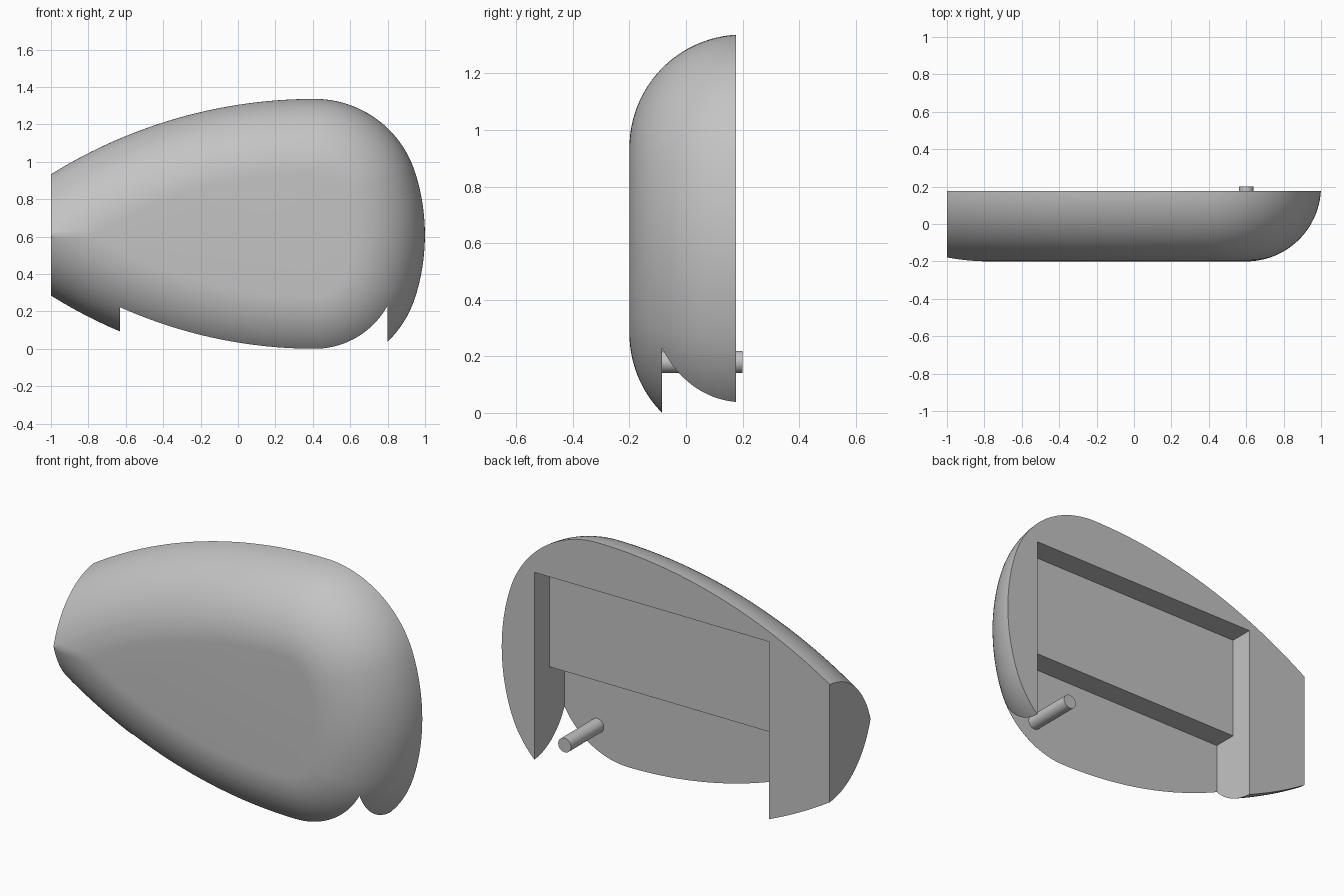
import bpy, bmesh, math
from mathutils import Matrix

cube = bpy.data.objects.get("Cube")
if cube:
    bpy.data.objects.remove(cube, do_unlink=True)

grey = bpy.data.materials.new("light_grey")
grey.use_nodes = True
colour = (0.55, 0.55, 0.55, 1)
grey.diffuse_color = colour
grey.node_tree.nodes["Principled BSDF"].inputs["Base Color"].default_value = colour

MID_Z, HALF = 0.609, 0.728       # centre line height and half height
BACK, FILLET = 0.177, 0.4        # back plane and edge rounding radius
CROWN = 0.41                     # where the outline is tallest
LONG_R, CORNER_R, END_R = 2.668, 0.564, 1.1


def make_object(name, bm):
    bmesh.ops.recalc_face_normals(bm, faces=bm.faces)
    mesh = bpy.data.meshes.new(name)
    bm.to_mesh(mesh)
    bm.free()
    obj = bpy.data.objects.new(name, mesh)
    bpy.context.collection.objects.link(obj)
    mesh.materials.append(grey)
    return obj


def activate(obj):
    bpy.ops.object.select_all(action='DESELECT')
    obj.select_set(True)
    bpy.context.view_layer.objects.active = obj


def arc(cx, cz, r, a0, a1, n):
    return [(cx + r * math.cos(a0 + (a1 - a0) * i / n),
             cz + r * math.sin(a0 + (a1 - a0) * i / n)) for i in range(n + 1)]


def outline(inset):
    """Upper half outline moved inward, from the cut end to the round end."""
    r, cz = LONG_R - inset, HALF - LONG_R
    start = max(math.acos((-1 - CROWN) / r), 0)
    if cz + r * math.sin(start) < 0:          # both sides meet on the ridge
        start = math.pi - math.asin(-cz / r)
    corner_z = HALF - CORNER_R
    join = math.atan2(corner_z, CROWN - (1 - END_R))
    pts = arc(CROWN, cz, r, start, math.pi / 2, 36)
    pts += arc(CROWN, corner_z, CORNER_R - inset, math.pi / 2, join, 24)[1:]
    pts += arc(1 - END_R, 0, END_R - inset, join, 0, 10)[1:]
    return pts


# Shell: stacked inset outlines give the rounded front edge
first = math.asin((FILLET / 2 - BACK) / FILLET)
ridge = LONG_R - math.hypot(1 + CROWN, LONG_R - HALF)
angles = [first + (math.pi / 2 - first) * i / 24 for i in range(25)]
angles = sorted(angles + [math.acos(1 - ridge / FILLET)])
bm = bmesh.new()
rings = []
for a in angles:
    y = FILLET / 2 - FILLET * math.sin(a)
    half = outline(FILLET * (1 - math.cos(a)))
    loop = half + [(x, -z) for x, z in half[-2::-1]]
    rings.append([bm.verts.new((x, y, z + MID_Z)) for x, z in loop])
for low, high in zip(rings, rings[1:]):
    for i in range(len(low) - 1):
        bm.faces.new((low[i], low[i + 1], high[i + 1], high[i]))
bm.faces.new(rings[0])
bm.faces.new(rings[-1])
end = [r for r, a in zip(rings, angles) if a <= math.acos(1 - ridge / FILLET)]
bm.faces.new([r[0] for r in end] + [r[-1] for r in reversed(end)])
bmesh.ops.remove_doubles(bm, verts=bm.verts, dist=0.0001)
shell = make_object("shell", bm)

# Stepped pocket cut into the back and open at the bottom
bm = bmesh.new()
step = [(-0.085, -1), (-0.085, 0.5), (0.046, 0.5), (0.046, 1.07), (1, 1.07), (1, -1)]
face = bm.faces.new([bm.verts.new((-0.63, y, z)) for y, z in step])
side = bmesh.ops.extrude_face_region(bm, geom=[face])["geom"]
bmesh.ops.translate(bm, vec=(1.43, 0, 0),
                    verts=[v for v in side if isinstance(v, bmesh.types.BMVert)])
cutter = make_object("pocket_cutter", bm)
cutter.hide_render = True

activate(shell)
cut = shell.modifiers.new("pocket", 'BOOLEAN')
cut.operation = 'DIFFERENCE'
cut.solver = 'EXACT'
cut.object = cutter
bpy.ops.object.modifier_apply(modifier=cut.name)
bpy.data.objects.remove(cutter, do_unlink=True)

# Peg standing out of the pocket floor
bm = bmesh.new()
bmesh.ops.create_cone(bm, cap_ends=True, segments=32, radius1=0.039, radius2=0.039,
                      depth=0.29, matrix=Matrix.Translation((0.6, 0.055, 0.18))
                      @ Matrix.Rotation(math.pi / 2, 4, 'X'))
peg = make_object("peg", bm)

for obj in (shell, peg):
    activate(obj)
    bpy.ops.object.shade_smooth_by_angle(angle=math.radians(30))
